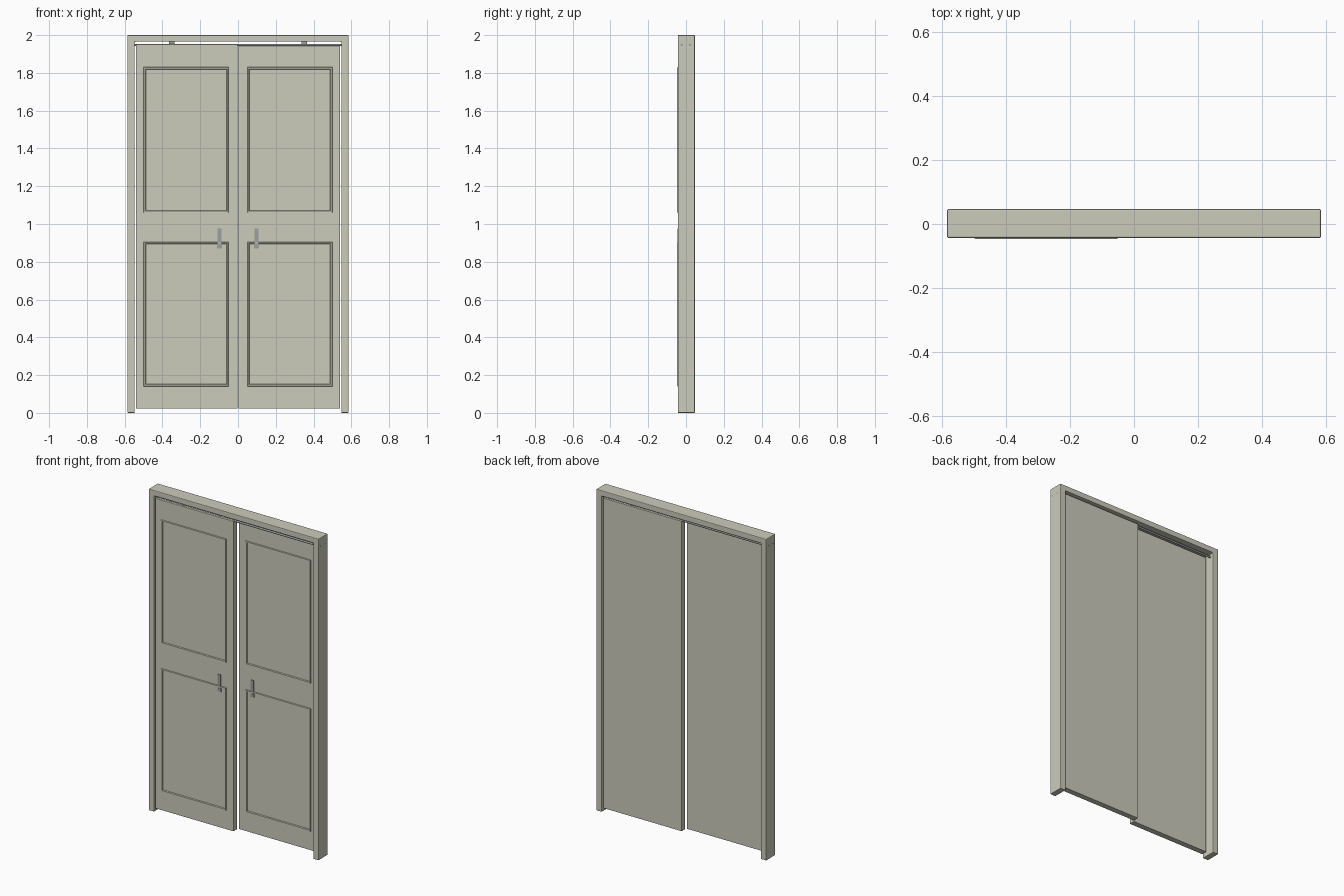
import bpy, bmesh, math
from mathutils import Vector, Matrix

if "Cube" in bpy.data.objects:
    bpy.data.objects.remove(bpy.data.objects["Cube"])


def material(name, rgb):
    m = bpy.data.materials.new(name)
    m.diffuse_color = (*rgb, 1.0)
    m.use_nodes = True
    m.node_tree.nodes["Principled BSDF"].inputs["Base Color"].default_value = m.diffuse_color
    return m


PAINT = material("warm grey paint", (0.60, 0.60, 0.50))
METAL = material("dull metal", (0.33, 0.35, 0.35))


def finish(bm, name, mat, bevel=0.0):
    bmesh.ops.recalc_face_normals(bm, faces=bm.faces)
    me = bpy.data.meshes.new(name)
    bm.to_mesh(me)
    bm.free()
    ob = bpy.data.objects.new(name, me)
    bpy.context.collection.objects.link(ob)
    me.materials.append(mat)
    if bevel:
        mod = ob.modifiers.new("soft edges", "BEVEL")
        mod.width, mod.segments = bevel, 2
        mod.limit_method = "ANGLE"
    return ob


def add_box(bm, x, y, z):
    size = Vector((x[1] - x[0], y[1] - y[0], z[1] - z[0]))
    mid = Vector((sum(x) / 2, sum(y) / 2, sum(z) / 2))
    bmesh.ops.create_cube(bm, size=1, matrix=Matrix.Translation(mid) @ Matrix.Diagonal((*size, 1)))


def box(name, x, y, z, mat, bevel=0.0):
    bm = bmesh.new()
    add_box(bm, x, y, z)
    return finish(bm, name, mat, bevel)


def extrude_outline(name, points, y, mat, bevel):
    bm = bmesh.new()
    face = bm.faces.new([bm.verts.new((px, y[0], pz)) for px, pz in points])
    ext = bmesh.ops.extrude_face_region(bm, geom=[face])
    moved = [v for v in ext["geom"] if isinstance(v, bmesh.types.BMVert)]
    bmesh.ops.translate(bm, verts=moved, vec=(0, y[1] - y[0], 0))
    return finish(bm, name, mat, bevel)


def moulding(name, x, z, front, width=0.012, depth=0.006):
    # Mitred rectangular ring with sloping outer and inner edges
    bm = bmesh.new()
    loops = []
    for inset, y in ((0, front), (0.002, front - depth), (width - 0.003, front - depth), (width, front)):
        a, b, c, d = x[0] + inset, x[1] - inset, z[0] + inset, z[1] - inset
        loops.append([bm.verts.new((px, y, pz)) for px, pz in ((a, c), (b, c), (b, d), (a, d))])
    for i in range(4):
        j = (i + 1) % 4
        for k in range(4):
            p, q = loops[k], loops[(k + 1) % 4]
            bm.faces.new((p[i], p[j], q[j], q[i]))
    return finish(bm, name, PAINT)


# Surround: two jambs and a header in one outline
W, INNER, HEAD = 0.585, 0.547, 1.965
extrude_outline("door_frame",
                [(-W, 0), (-INNER, 0), (-INNER, HEAD), (INNER, HEAD), (INNER, 0), (W, 0), (W, 2), (-W, 2)],
                (-0.0435, 0.047), PAINT, 0.004)

# Two sliding leaves, the left one on the front track
THICK = 0.036
for label, side, front in (("left", -1, -0.041), ("right", 1, 0.003)):
    def span(a, b):
        return tuple(sorted((side * a, side * b)))

    box(label + "_door", span(0.003, 0.54), (front, front + THICK), (0.023, 1.952), PAINT, 0.0015)
    for part, z in (("lower", (0.14, 0.905)), ("upper", (1.06, 1.83))):
        moulding(f"{label}_{part}_moulding", span(0.05, 0.50), z, front)

    # Flat pull handle with a wider foot
    bm = bmesh.new()
    add_box(bm, span(0.088, 0.109), (front - 0.005, front + 0.002), (0.89, 0.975))
    add_box(bm, span(0.086, 0.111), (front - 0.004, front + 0.002), (0.870, 0.889))
    finish(bm, label + "_handle", METAL)

    # Track rod running through both jambs
    mid = front + THICK / 2
    bm = bmesh.new()
    turn = Matrix.Translation((0, mid, 1.948)) @ Matrix.Rotation(math.pi / 2, 4, "Y")
    bmesh.ops.create_cone(bm, cap_ends=True, segments=16, radius1=0.006, radius2=0.006,
                          depth=2 * W + 0.001, matrix=turn)
    rod = finish(bm, label + "_track_rod", METAL)
    bpy.context.view_layer.objects.active = rod
    rod.select_set(True)
    bpy.ops.object.shade_smooth_by_angle(angle=math.radians(40))
    rod.select_set(False)

    # Hanger between rod and header
    box(label + "_hanger", span(0.337, 0.365), (mid - 0.006, mid + 0.006), (1.95, 1.967), METAL)
